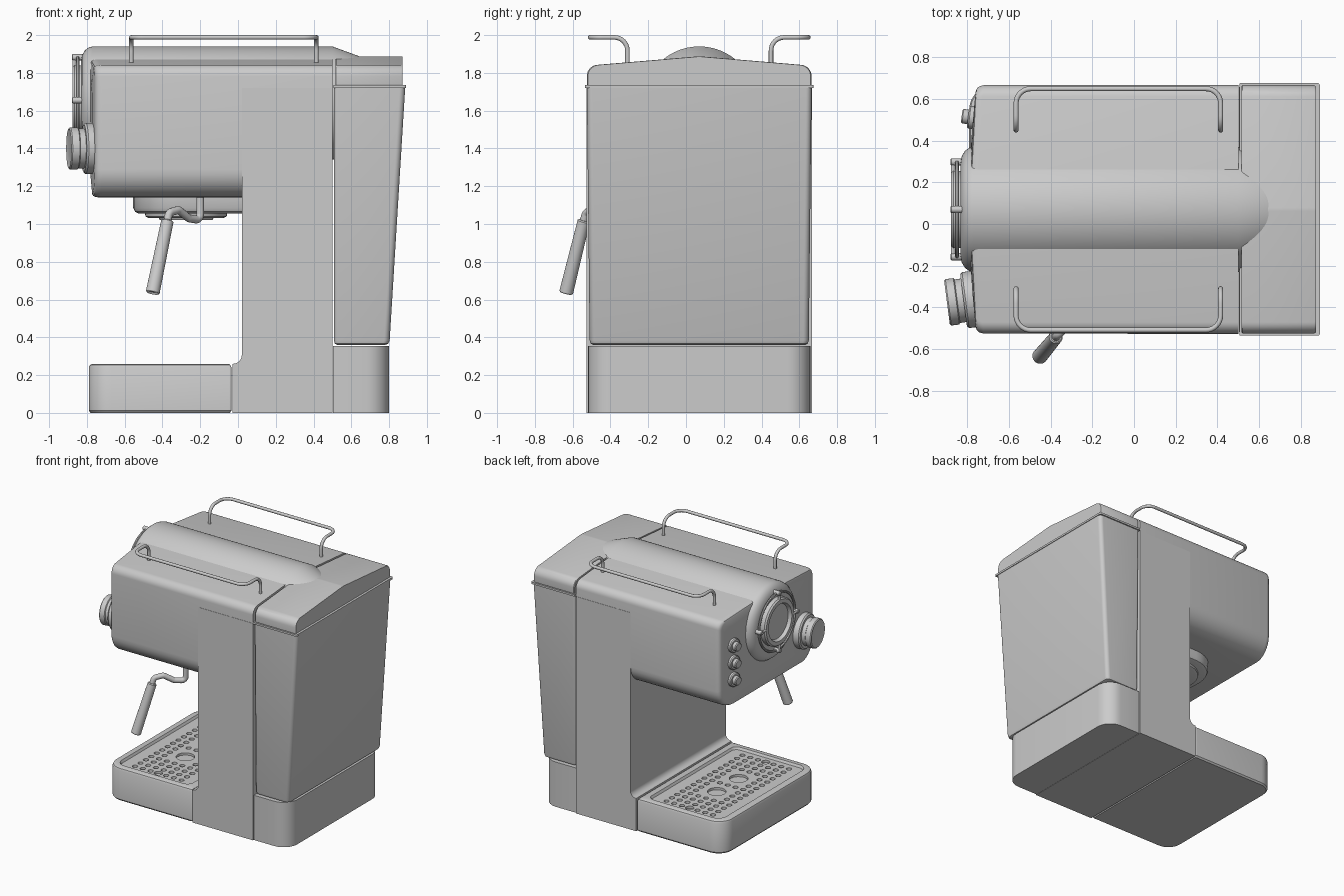
import bpy, bmesh
from math import cos, sin, tan, pi, radians
from mathutils import Vector

old = bpy.data.objects.get("Cube")
if old:
    bpy.data.objects.remove(old, do_unlink=True)

YC = 0.07          # centre line of the body
HALF = 0.595       # half width of the body

metal = bpy.data.materials.new("brushed_grey")
metal.use_nodes = True
GREY = (0.6, 0.6, 0.6, 1)
metal.diffuse_color = GREY
metal.node_tree.nodes["Principled BSDF"].inputs["Base Color"].default_value = GREY


def finish(name, bm):
    """Turn a bmesh into a smooth object with sharp creases."""
    bmesh.ops.recalc_face_normals(bm, faces=bm.faces)
    me = bpy.data.meshes.new(name)
    bm.to_mesh(me)
    bm.free()
    ob = bpy.data.objects.new(name, me)
    bpy.context.collection.objects.link(ob)
    me.materials.append(metal)
    bpy.ops.object.select_all(action='DESELECT')
    ob.select_set(True)
    bpy.context.view_layer.objects.active = ob
    bpy.ops.object.shade_smooth_by_angle(angle=radians(32))
    return ob


def loft(name, rings, closed=False):
    """Skin a row of equal rings, capping the ends unless closed."""
    bm = bmesh.new()
    loops = [[bm.verts.new(p) for p in ring] for ring in rings]
    n = len(loops[0])
    pairs = list(zip(loops, loops[1:])) + ([(loops[-1], loops[0])] if closed else [])
    for a, b in pairs:
        for i in range(n):
            j = (i + 1) % n
            bm.faces.new((a[i], a[j], b[j], b[i]))
    if not closed:
        bm.faces.new(loops[0])
        bm.faces.new(loops[-1])
    return finish(name, bm)


def fillet(points, radii, steps=8, closed=True):
    """Round the corners of a polygon or open path."""
    pts = [Vector(p).to_3d() for p in points]
    out = []
    for i, p in enumerate(pts):
        r = radii[i] if isinstance(radii, (list, tuple)) else radii
        if r == 0 or (not closed and i in (0, len(pts) - 1)):
            out.append(p)
            continue
        u = (pts[i - 1] - p).normalized()
        v = (pts[(i + 1) % len(pts)] - p).normalized()
        h = u.angle(v) / 2
        c = p + (u + v).normalized() * r / sin(h)
        s, e = p + u * r / tan(h) - c, p + v * r / tan(h) - c
        a = s.angle(e)
        for k in range(steps + 1):
            t = k / steps
            out.append(c + s * (sin((1 - t) * a) / sin(a)) + e * (sin(t * a) / sin(a)))
    return out


def rrect(x0, x1, w, z, r0, r1):
    """Rounded rectangle at height z, with radii for the low-x and high-x corners."""
    flat = fillet([(x0, -w), (x1, -w), (x1, w), (x0, w)], [r0, r1, r1, r0])
    return [Vector((p.x, p.y + YC, z)) for p in flat]


def lathe(name, profile, origin, axis=(0, 0, 1), n=48, closed=False):
    """Revolve (distance, radius) pairs about an axis."""
    q = Vector((0, 0, 1)).rotation_difference(Vector(axis).normalized())
    rings = [[Vector(origin) + q @ Vector((r * cos(2 * pi * i / n), r * sin(2 * pi * i / n), h))
              for i in range(n)] for h, r in profile]
    return loft(name, rings, closed)


def tube(name, path, radius):
    cu = bpy.data.curves.new(name, 'CURVE')
    cu.dimensions = '3D'
    cu.bevel_depth, cu.bevel_resolution, cu.use_fill_caps = radius, 4, True
    sp = cu.splines.new('POLY')
    sp.points.add(len(path) - 1)
    for pt, p in zip(sp.points, path):
        pt.co = (*p, 1)
    tmp = bpy.data.objects.new(name + "_path", cu)
    bpy.context.collection.objects.link(tmp)
    bpy.context.view_layer.update()
    me = bpy.data.meshes.new_from_object(tmp.evaluated_get(bpy.context.evaluated_depsgraph_get()))
    bpy.data.objects.remove(tmp, do_unlink=True)
    bm = bmesh.new()
    bm.from_mesh(me)
    bpy.data.meshes.remove(me)
    return finish(name, bm)


def gable(bottom, r_bottom):
    """Cross-section with a low pitched roof, as (y, z)."""
    return fillet([(-HALF, bottom), (HALF, bottom), (HALF, 1.838), (0, 1.888), (-HALF, 1.838)],
                  [r_bottom, r_bottom, 0.06, 0.1, 0.06])


def section(shape, s, xf, mid):
    """Scale a cross-section about its middle and place it along x."""
    return [Vector((xf(p.x * s), YC + p.x * s, mid + (p.y - mid) * s)) for p in shape]


# Brew head with a slightly bowed front
head = gable(1.14, 0.15)
rings = [section(head, 1, lambda y: 0.5, 1.5)]
for s, dx in ((1, 0.035), (0.99, 0.014), (0.975, 0.004), (0.95, 0), (0.7, 0), (0.4, 0), (0.1, 0)):
    rings.append(section(head, s, lambda y: -0.79 + 0.1 * y * y + dx, 1.5))
loft("brew_head", rings)

# Column with a filleted foot
col = fillet([(0.5, 0), (-0.03, 0), (-0.03, 0.26), (0.02, 0.26), (0.02, 1.72), (0.5, 1.72)],
             [0, 0, 0, 0.045, 0, 0])
loft("column", [[Vector((p.x, YC + y, p.y)) for p in col] for y in (-HALF - 0.002, HALF + 0.002)])

# Water tank, its base, rim and lid
loft("tank_base", [rrect(0.502, 0.80, 0.588, z, 0.005, 0.12) for z in (0, 0.355)])
loft("water_tank", [rrect(0.525, 0.78, 0.56, 0.36, 0.02, 0.03),
                    rrect(0.512, 0.796, 0.575, 0.367, 0.02, 0.03),
                    rrect(0.508, 0.803, 0.58, 0.385, 0.02, 0.03),
                    rrect(0.508, 0.885, HALF, 1.72, 0.02, 0.03)])
loft("tank_rim", [rrect(0.505, 0.89, 0.605, z, 0.005, 0.01) for z in (1.72, 1.735)])
lid = gable(1.735, 0.004)
loft("tank_lid", [section(lid, s, lambda y: x, 1.735)
                  for x, s in ((0.515, 0.99), (0.52, 1), (0.862, 1), (0.872, 0.99))])

# Boiler barrel running along the roof
lathe("boiler", [(-0.65, 0.245), (-0.5, 0.3), (0.77, 0.3), (0.79, 0.295), (0.81, 0.28),
                 (0.825, 0.255), (0.832, 0.22), (0.832, 0.1)], (0, YC, 1.64), (-1, 0, 0), 96)

# Round gauge window with its wire ring and four studs
CZ = 1.655
lathe("gauge_bezel", [(0.82, 0.185), (0.865, 0.185), (0.876, 0.175), (0.876, 0.145),
                      (0.85, 0.135), (0.85, 0.05)], (0, YC, CZ), (-1, 0, 0), 64)
lathe("gauge_wire", [(0.848 + 0.009 * sin(a * pi / 4), 0.225 + 0.009 * cos(a * pi / 4))
                     for a in range(8)], (0, YC, CZ), (-1, 0, 0), 64, True)
for k in range(4):
    dy, dz = cos(k * pi / 2), sin(k * pi / 2)
    lathe("gauge_stud", [(0.81, 0.017), (0.875, 0.017), (0.88, 0.012)],
          (0, YC + 0.227 * dy, CZ + 0.227 * dz), (-1, 0, 0), 16)
    tube("gauge_clip", [(-0.868, YC + r * dy, CZ + r * dz) for r in (0.165, 0.227)], 0.009)

# Rotary knob and push buttons on the front
lathe("steam_knob", [(-0.03, 0.135), (0.035, 0.135), (0.045, 0.125), (0.045, 0.105),
                     (0.075, 0.105), (0.08, 0.112), (0.118, 0.112), (0.125, 0.105),
                     (0.12, 0.09), (0.12, 0.03)], (-0.772, -0.36, 1.40), (-1, -0.13, 0))
for z in (1.345, 1.48, 1.615):
    lathe("push_button", [(-0.02, 0.055), (0.018, 0.055), (0.025, 0.048), (0.025, 0.035),
                          (0.05, 0.035), (0.056, 0.028)], (-0.77, 0.51, z), (-1, 0.13, 0), 32)

# Brew group below the head
loft("group_housing", [rrect(-0.555 + e, 0.05, 0.28 - e, z, 0.25 - e, 0.01)
                       for z, e in ((1.16, 0), (1.085, 0), (1.065, 0.01), (1.055, 0.03))])
lathe("group_outlet", [(0, 0.2), (0.008, 0.215), (0.04, 0.22)], (-0.275, YC, 1.032))
lathe("outlet_screen", [(0, 0.14), (0.02, 0.15)], (-0.275, YC, 1.022))

# Steam wand with a thick grip
wand = fillet([(-0.2, -0.37, 1.16), (-0.2, -0.37, 1.02), (-0.26, -0.43, 1.03), (-0.315, -0.485, 1.075),
               (-0.365, -0.53, 1.06), (-0.377, -0.545, 1.0)], 0.03, 6, False)
tube("steam_wand", wand, 0.021)
grip_top, grip_end = Vector((-0.373, -0.54, 1.02)), Vector((-0.452, -0.635, 0.635))
length = (grip_end - grip_top).length
lathe("wand_grip", [(0, 0.026), (0.006, 0.033), (length - 0.006, 0.037), (length, 0.033),
                    (length - 0.01, 0.025)], grip_top, grip_end - grip_top, 24)

# Cup rails on both sides of the roof
for side in (-1, 1):
    y_in, y_out, top = YC + side * 0.38, YC + side * 0.578, 1.988
    ends = [(-0.565, y_in, 1.83), (-0.565, y_in, top), (-0.565, y_out, top),
            (0.415, y_out, top), (0.415, y_in, top), (0.415, y_in, 1.83)]
    tube("cup_rail", fillet(ends, 0.07, 8, False), 0.012)

# Drip tray with a stepped recess
PITCH, TX = 0.068, -0.415
loft("drip_tray", [rrect(-0.78, -0.043, 0.585, 0, 0.11, 0.01),
                   rrect(-0.79, -0.035, HALF, 0.012, 0.12, 0.01),
                   rrect(-0.79, -0.035, HALF, 0.24, 0.12, 0.01),
                   rrect(-0.784, -0.04, 0.589, 0.254, 0.115, 0.01),
                   rrect(-0.77, -0.05, 0.577, 0.26, 0.1, 0.01),
                   rrect(-0.735, -0.095, 0.545, 0.26, 0.07, 0.05),
                   rrect(-0.725, -0.105, 0.535, 0.242, 0.06, 0.04),
                   rrect(TX - 3.5 * PITCH, TX + 3.5 * PITCH, 7.5 * PITCH, 0.242, 0.004, 0.004),
                   rrect(TX - 3.5 * PITCH, TX + 3.5 * PITCH, 7.5 * PITCH, 0.222, 0.004, 0.004)])

# Perforated grate: square cells, each with a hole
bm = bmesh.new()


def cell(i, j, size, r, n=16):
    cx, cy, h = TX + i * PITCH, YC + j * PITCH, size * PITCH / 2
    rows = [[], [], []]
    for k in range(n):
        c, s = cos(2 * pi * k / n), sin(2 * pi * k / n)
        m = h / max(abs(c), abs(s))
        for row, d, z in zip(rows, (m, r, r), (0.242, 0.242, 0.224)):
            row.append(bm.verts.new((cx + c * d, cy + s * d, z)))
    for a, b in zip(rows, rows[1:]):
        for k in range(n):
            bm.faces.new((a[k], a[(k + 1) % n], b[(k + 1) % n], b[k]))


for i in range(-3, 4):
    for j in range(-7, 8):
        if abs(i) <= 1 and 1 <= abs(j) <= 3:
            continue
        cell(i, j, 1, 0.031 if i == 0 and abs(j) == 7 else 0.02)
for j in (-2, 2):
    cell(0, j, 3, 0.068)
bmesh.ops.remove_doubles(bm, verts=bm.verts, dist=0.0005)
finish("drip_grate", bm)
